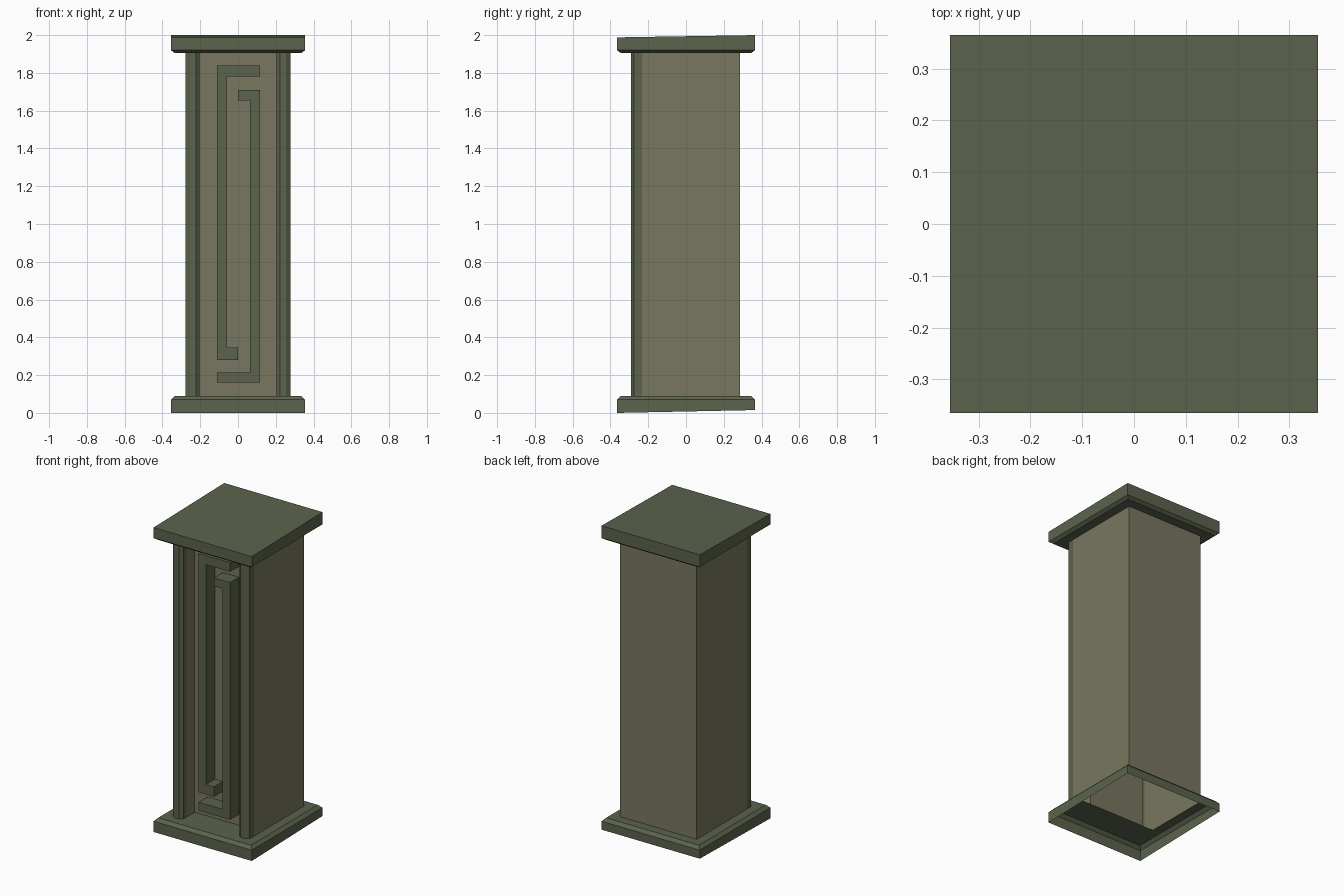
import bpy, bmesh

if "Cube" in bpy.data.objects:
    bpy.data.objects.remove(bpy.data.objects["Cube"])

def material(name, rgb):
    m = bpy.data.materials.new(name)
    m.diffuse_color = (*rgb, 1)
    m.use_nodes = True
    m.node_tree.nodes["Principled BSDF"].inputs["Base Color"].default_value = m.diffuse_color
    return m

GREEN = material("dark_green_stone", (0.105, 0.125, 0.073))
KHAKI = material("khaki_stone", (0.19, 0.186, 0.115))
Z0, Z1 = 0.09, 1.905          # shaft bottom and top
PANEL_Y, FRET_Y = -0.157, -0.248

def finish(name, bm, *mats):
    me = bpy.data.meshes.new(name)
    bm.to_mesh(me)
    bm.free()
    for m in mats:
        me.materials.append(m)
    ob = bpy.data.objects.new(name, me)
    bpy.context.collection.objects.link(ob)
    return ob

def strip(name, pts, mat):
    """Upright wall following a plan outline."""
    bm = bmesh.new()
    cols = [(bm.verts.new((x, y, Z0)), bm.verts.new((x, y, Z1))) for x, y in pts]
    for a, b in zip(cols, cols[1:]):
        bm.faces.new((a[0], b[0], b[1], a[1]))
    return finish(name, bm, mat)

def slab(name, rings, closed_top):
    """Stacked rectangles: half width, front y, back y, front z, back z."""
    bm = bmesh.new()
    loops = []
    for hx, yf, yb, zf, zb in rings:
        corners = ((-hx, yf, zf), (hx, yf, zf), (hx, yb, zb), (-hx, yb, zb))
        loops.append([bm.verts.new(c) for c in corners])
    for a, b in zip(loops, loops[1:]):
        for i in range(4):
            j = (i + 1) % 4
            bm.faces.new((a[i], a[j], b[j], b[i]))
    if closed_top:
        bm.faces.new(loops[-1])
    return finish(name, bm, GREEN)

# Base plinth: open underneath, chamfered upper edge, slightly tilted underside
slab("base", [(0.355, -0.365, 0.365, 0, 0.015),
              (0.355, -0.365, 0.365, 0.07, 0.07),
              (0.335, -0.345, 0.345, Z0, Z0),
              (0.277, PANEL_Y, 0.285, Z0, Z0)], False)

# Cap: chamfered lower edge, slightly tilted top
slab("cap", [(0.277, PANEL_Y, 0.285, Z1, Z1),
             (0.335, -0.345, 0.345, Z1, Z1),
             (0.355, -0.365, 0.365, 1.92, 1.92),
             (0.355, -0.365, 0.365, 1.988, 2.0)], True)

# Shaft: right, back and left walls
strip("shaft", [(0.277, -0.233), (0.277, 0.285), (-0.277, 0.285), (-0.277, -0.233)], KHAKI)

# Faceted front pilasters and the sides of the recess between them
pilaster = [(0.203, -0.24), (0.203, -0.275), (0.222, -0.29), (0.255, -0.29),
            (0.277, -0.275), (0.277, -0.233)]
recess = [(0.203, PANEL_Y), (0.203, -0.24)]
for part, pts, mat in (("pilaster", pilaster, GREEN), ("recess_side", recess, KHAKI)):
    strip("right_" + part, pts, mat)
    strip("left_" + part, [(-x, y) for x, y in reversed(pts)], mat)

# Recessed panel with two interlocking raised fret bars
xs = [-0.203, -0.11, -0.057, 0.0, 0.063, 0.116, 0.203]
zs = [Z0, 0.16, 0.215, 0.28, 0.345, 1.655, 1.71, 1.78, 1.84, Z1]
pattern = ["......", ".####.", ".#....", ".#.##.", ".#..#.",
           ".##.#.", "....#.", ".####.", "......"]   # top row first
bm = bmesh.new()
grid = [[bm.verts.new((x, PANEL_Y, z)) for x in xs] for z in zs]
raised = []
for r, row in enumerate(reversed(pattern)):
    for c, cell in enumerate(row):
        f = bm.faces.new((grid[r][c], grid[r][c + 1], grid[r + 1][c + 1], grid[r + 1][c]))
        if cell == "#":
            raised.append(f)
ext = bmesh.ops.extrude_face_region(bm, geom=raised)["geom"]
for v in ext:
    if isinstance(v, bmesh.types.BMVert):
        v.co.y = FRET_Y
for f in bm.faces:
    if min(v.co.y for v in f.verts) < PANEL_Y - 0.01:
        f.material_index = 1
bmesh.ops.dissolve_limit(bm, angle_limit=0.01, verts=bm.verts[:], edges=bm.edges[:],
                         delimit={'MATERIAL'})
finish("fret_panel", bm, KHAKI, GREEN)
